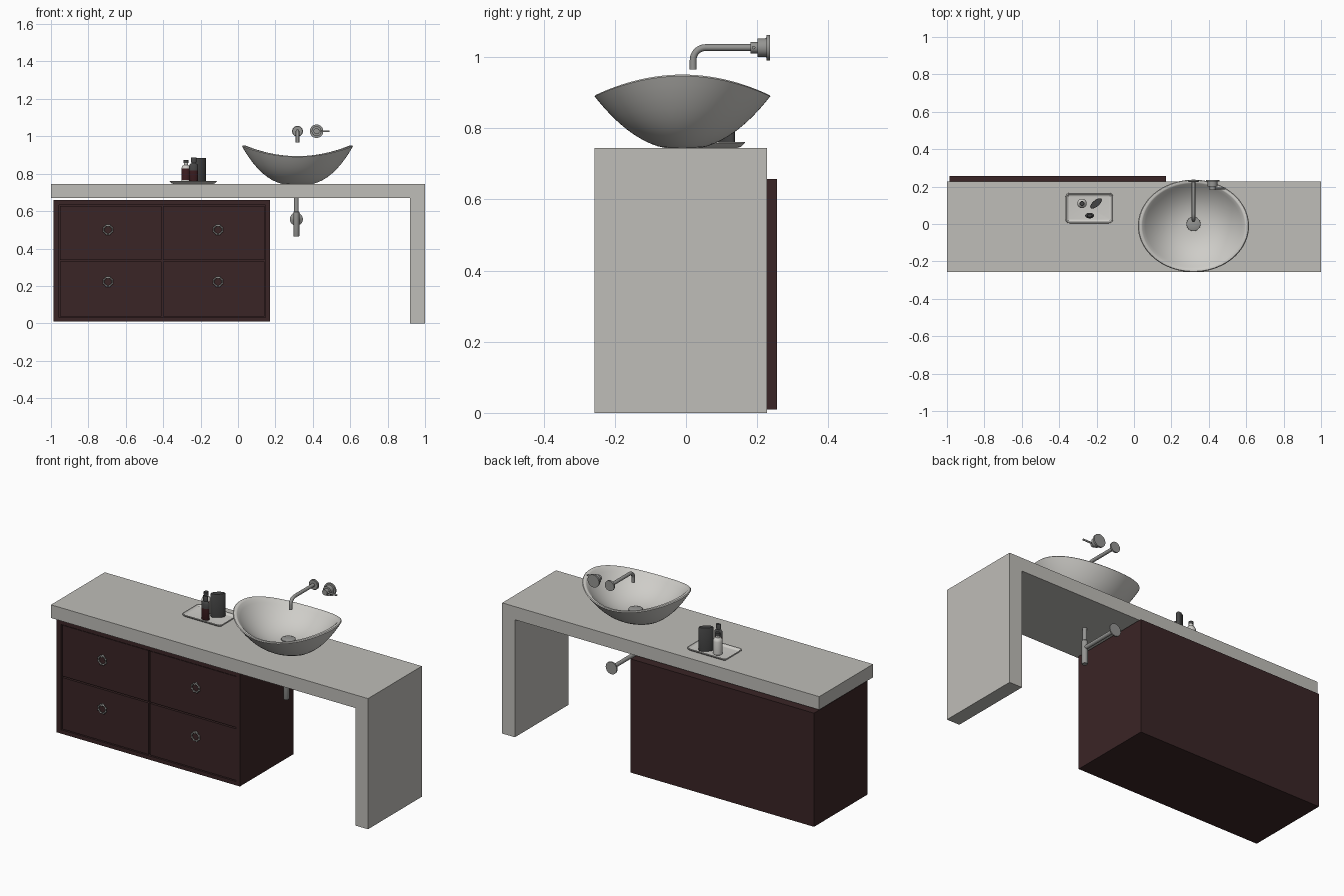
import bpy, bmesh, math
from mathutils import Vector, Matrix

if "Cube" in bpy.data.objects:
    bpy.data.objects.remove(bpy.data.objects["Cube"])


def mat(name, c):
    m = bpy.data.materials.new(name)
    m.diffuse_color = (*c, 1)
    m.use_nodes = True
    m.node_tree.nodes["Principled BSDF"].inputs["Base Color"].default_value = m.diffuse_color
    return m


STONE = mat("grey stone", (0.52, 0.51, 0.48))
CERAMIC = mat("pale ceramic", (0.62, 0.61, 0.58))
WOOD = mat("dark brown wood", (0.042, 0.018, 0.019))
METAL = mat("brushed metal", (0.30, 0.30, 0.29))
DARK = mat("charcoal", (0.06, 0.06, 0.06))
RED = mat("dark red", (0.045, 0.012, 0.014))


def finish(name, bm, *mats, smooth=True):
    bmesh.ops.recalc_face_normals(bm, faces=bm.faces)
    me = bpy.data.meshes.new(name)
    bm.to_mesh(me)
    bm.free()
    for m in mats:
        me.materials.append(m)
    ob = bpy.data.objects.new(name, me)
    bpy.context.collection.objects.link(ob)
    if smooth:
        bpy.ops.object.select_all(action='DESELECT')
        ob.select_set(True)
        bpy.context.view_layer.objects.active = ob
        bpy.ops.object.shade_smooth_by_angle(angle=math.radians(40))
    return ob


def box(name, x0, x1, y0, y1, z0, z1, m):
    bm = bmesh.new()
    bmesh.ops.create_cube(bm, size=1)
    for v in bm.verts:
        v.co = ((x0 + x1) / 2 + v.co.x * (x1 - x0),
                (y0 + y1) / 2 + v.co.y * (y1 - y0),
                (z0 + z1) / 2 + v.co.z * (z1 - z0))
    return finish(name, bm, m, smooth=False)


def loft(name, rings, *mats):
    """Skin closed rings of points, with capped ends."""
    bm = bmesh.new()
    loops = [[bm.verts.new(p) for p in r] for r in rings]
    n = len(loops[0])
    for a, b in zip(loops, loops[1:]):
        for i in range(n):
            j = (i + 1) % n
            bm.faces.new((a[i], a[j], b[j], b[i]))
    bm.faces.new(loops[0])
    bm.faces.new(loops[-1])
    return finish(name, bm, *mats)


def lathe(name, origin, axis, profile, *mats, sx=1, sy=1, turn=0, n=32):
    """Turn a (distance, radius) profile around an axis; sx, sy squash it."""
    q = Vector((0, 0, 1)).rotation_difference(Vector(axis)).to_matrix()
    q = q @ Matrix.Rotation(turn, 3, 'Z')
    rings = []
    for d, r in profile:
        rings.append([Vector(origin) + q @ Vector((r * sx * math.cos(2 * math.pi * i / n),
                                                   r * sy * math.sin(2 * math.pi * i / n), d))
                      for i in range(n)])
    return loft(name, rings, *mats)


# countertop with waterfall leg on the right
bm = bmesh.new()
outline = [(-1, .67), (.92, .67), (.92, 0), (1, 0), (1, .745), (-1, .745)]
f = bm.faces.new([bm.verts.new((x, -.257, z)) for x, z in outline])
ext = bmesh.ops.extrude_face_region(bm, geom=[f])
for v in ext["geom"]:
    if isinstance(v, bmesh.types.BMVert):
        v.co.y = .228
finish("countertop", bm, STONE, smooth=False)

# cabinet: carcass, front frame and four slightly recessed drawers
X0, X1, Z0, Z1 = -.987, .17, .01, .658
box("cabinet_body", X0, X1, -.208, .256, Z0, Z1, WOOD)
FX0, FX1, FZ0, FZ1 = -.957, .147, .032, .632
box("frame_left", X0, FX0, -.226, -.208, Z0, Z1, WOOD)
box("frame_right", FX1, X1, -.226, -.208, Z0, Z1, WOOD)
box("frame_bottom", FX0, FX1, -.226, -.208, Z0, FZ0, WOOD)
box("frame_top", FX0, FX1, -.226, -.208, FZ1, Z1, WOOD)
MX, MZ, G = -.404, .334, .004
for side, xa, xb, kx in (("left", FX0, MX, -.695), ("right", MX, FX1, -.107)):
    for row, za, zb, kz in (("lower", FZ0, MZ, .222), ("upper", MZ, FZ1, .5)):
        box(f"drawer_{row}_{side}", xa + G, xb - G, -.222, -.208, za + G, zb - G, WOOD)
        # beaded ring pull
        bpy.ops.mesh.primitive_torus_add(location=(kx, -.231, kz), rotation=(math.pi / 2, 0, 0),
                                         major_radius=.023, minor_radius=.004,
                                         major_segments=32, minor_segments=8)
        ring = bpy.context.object
        ring.name = f"ring_pull_{row}_{side}"
        ring.data.materials.append(METAL)
        bpy.ops.object.shade_smooth_by_angle(angle=math.radians(60))
        bm = bmesh.new()
        for i in range(8):
            a = math.pi * (i + .5) / 4
            p = (kx + .024 * math.cos(a), -.231, kz + .024 * math.sin(a))
            bmesh.ops.create_uvsphere(bm, u_segments=10, v_segments=6, radius=.006,
                                      matrix=Matrix.Translation(p))
        finish(f"pull_beads_{row}_{side}", bm, METAL)
        lathe(f"pull_post_{row}_{side}", (kx, -.22, kz + .023), (0, -1, 0),
              [(0, .006), (.018, .006)], METAL, n=12)

# vessel basin with saddle-shaped rim
BX, BY, N = .318, -.01, 72


def basin_ring(s, inner=False, lift=0):
    pts = []
    for i in range(N):
        a = 2 * math.pi * i / N
        c2 = math.cos(a) ** 2
        h = .145 + .057 * c2
        if inner:
            z = .795 + (h - .05) * (s / .92) ** 2.5
        else:
            z = .745 + h * max(0, s ** (2.1 + .4 * c2) - .04) / .96
        pts.append((BX + .297 * s * math.cos(a), BY + .247 * s * math.sin(a), z + lift))
    return pts


rings = [basin_ring(s) for s in (.2, .28, .36, .45, .54, .63, .72, .8, .88, .95, 1)]
rings += [basin_ring(.985, True, -.026 + .01)]
rings[-1] = [(x, y, .745 + .145 + .057 * math.cos(2 * math.pi * i / N) ** 2 + .004)
             for i, (x, y, z) in enumerate(rings[-1])]
rings.append([(x, y, rings[-1][i][2]) for i, (x, y, z) in enumerate(basin_ring(.94))])
rings += [basin_ring(s, True) for s in (.92, .87, .8, .72, .63, .54, .45, .35, .25, .12)]
loft("basin", rings, CERAMIC)
lathe("drain_cover", (BX, BY + .01, .79), (0, 0, 1),
      [(0, .03), (.012, .03), (.012, .038), (.017, .037), (.021, .025), (.022, .008)], METAL)

# wall spout: flange and bent tube
lathe("spout_flange", (BX, .236, 1.027), (0, -1, 0),
      [(0, .029), (.009, .029), (.012, .026)], METAL)
R, r = .035, .0095
path = [((.23, 1.027), 0)]
path += [((.02 + R - R * math.sin(t), 1.027 - R + R * math.cos(t)), t)
         for t in [math.pi / 2 * k / 8 for k in range(9)]]
path.append(((.02, .966), math.pi / 2))
tube = []
for (y, z), t in path:
    tube.append([(BX + r * math.cos(a), y - r * math.sin(a) * math.sin(t),
                  z + r * math.sin(a) * math.cos(t))
                 for a in [2 * math.pi * i / 20 for i in range(20)]])
loft("spout", tube, METAL)

# wall valve with side lever
lathe("valve", (.42, .236, 1.027), (0, -1, 0),
      [(0, .036), (.01, .036), (.01, .026), (.035, .026), (.035, .016), (.055, .016)], METAL)
lathe("valve_lever", (.42, .19, 1.027), (1, 0, 0), [(0, .005), (.07, .005)], METAL, n=12)

# waste trap under the counter
PX, PY = .312, -.01
lathe("waste_pipe", (PX, PY, .465), (0, 0, 1),
      [(0, .014), (.004, .016), (.13, .016), (.134, .012), (.21, .012)], METAL)
lathe("waste_arm", (PX, PY, .557), (0, 1, 0), [(0, .011), (.23, .011)], METAL, n=20)
lathe("waste_flange", (PX, .228, .557), (0, -1, 0),
      [(0, .035), (.007, .035), (.014, .022), (.02, .016)], METAL)


# tray with rounded corners and raised lip
def tray_ring(inset, z, rad=.022):
    hx, hy = .127 - inset, .081 - inset
    rad = max(rad - inset, .006)
    pts = []
    for k, (sx, sy) in enumerate(((1, 1), (-1, 1), (-1, -1), (1, -1))):
        for i in range(7):
            a = math.pi / 2 * (k + i / 6)
            pts.append((-.239 + sx * (hx - rad) + rad * math.cos(a),
                        .085 + sy * (hy - rad) + rad * math.sin(a), z))
    return pts


loft("tray", [tray_ring(.022, .745), tray_ring(.012, .748), tray_ring(0, .759),
              tray_ring(.001, .762), tray_ring(.006, .762), tray_ring(.014, .753),
              tray_ring(.02, .752)], CERAMIC)

# toiletries on the tray
T = .752
lathe("tall_cup", (-.203, .11, T), (0, 0, 1),
      [(0, .037), (.003, .038), (.13, .038), (.133, .036)], DARK,
      sy=.45, turn=math.radians(40))
small = lathe("small_bottle", (-.237, .045, T), (0, 0, 1),
              [(0, .022), (.003, .024), (.065, .024), (.092, .024), (.1, .018), (.104, .012),
               (.108, .012), (.108, .015), (.132, .015), (.134, .013)], DARK, RED, sy=.62)
for p in small.data.polygons:
    if p.center.z < T + .065:
        p.material_index = 1
white = lathe("white_bottle", (-.278, .11, T), (0, 0, 1),
              [(0, .022), (.003, .025), (.015, .025), (.075, .025), (.088, .021), (.095, .012),
               (.105, .012)], CERAMIC, RED)
for p in white.data.polygons:  # label on the front half
    if T + .015 < p.center.z < T + .075 and p.normal.y < -.1:
        p.material_index = 1
lathe("white_bottle_cap", (-.278, .11, T + .105), (0, 0, 1),
      [(0, .013), (.015, .013), (.017, .011)], DARK, n=20)
